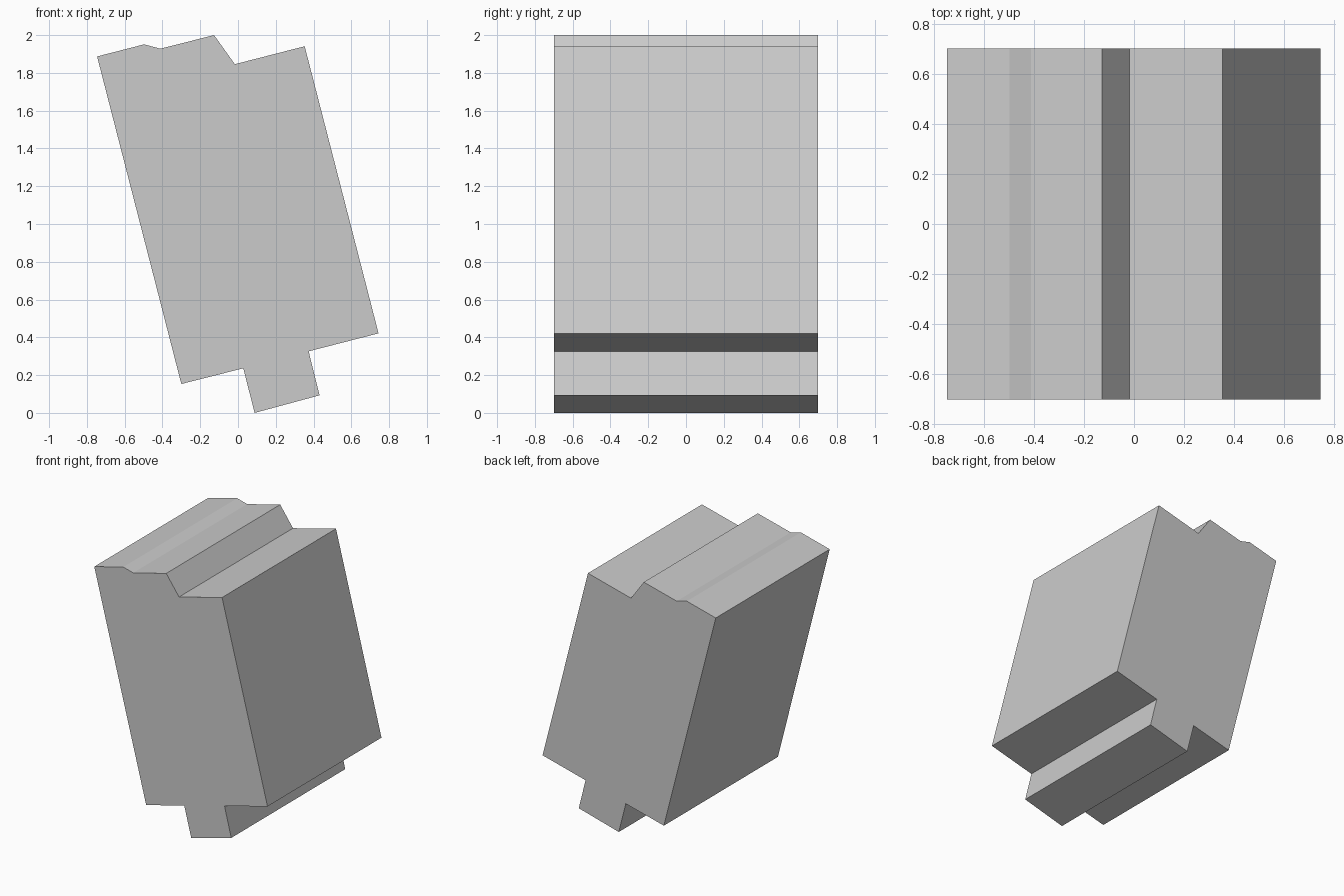
import bpy
import bmesh

if "Cube" in bpy.data.objects:
    bpy.data.objects.remove(bpy.data.objects["Cube"])

HALF_DEPTH = 0.70

# Tilted block outline in the XZ plane, clockwise from the upper left corner
PROFILE = [
    (-0.746, 1.887), (-0.497, 1.951), (-0.411, 1.928),  # shallow step on top
    (-0.127, 2.0), (-0.017, 1.846), (0.353, 1.941),     # notch and right shoulder
    (0.744, 0.421), (0.374, 0.326),                     # right side, lower shoulder
    (0.432, 0.093), (0.088, 0.0), (0.028, 0.236),       # bottom tab
    (-0.300, 0.153),                                    # lower left corner
]


def extrude_profile(name, points, half_depth):
    """Solid made by sweeping an XZ outline along Y."""
    bm = bmesh.new()
    face = bm.faces.new([bm.verts.new((x, -half_depth, z)) for x, z in points])
    swept = bmesh.ops.extrude_face_region(bm, geom=[face], use_keep_orig=True)
    verts = [g for g in swept["geom"] if isinstance(g, bmesh.types.BMVert)]
    bmesh.ops.translate(bm, verts=verts, vec=(0, 2 * half_depth, 0))
    bmesh.ops.recalc_face_normals(bm, faces=bm.faces)
    mesh = bpy.data.meshes.new(name)
    bm.to_mesh(mesh)
    bm.free()
    obj = bpy.data.objects.new(name, mesh)
    bpy.context.collection.objects.link(obj)
    return obj


# Whole block with its notched top and bottom tab
extrude_profile("notched_block", PROFILE, HALF_DEPTH)
